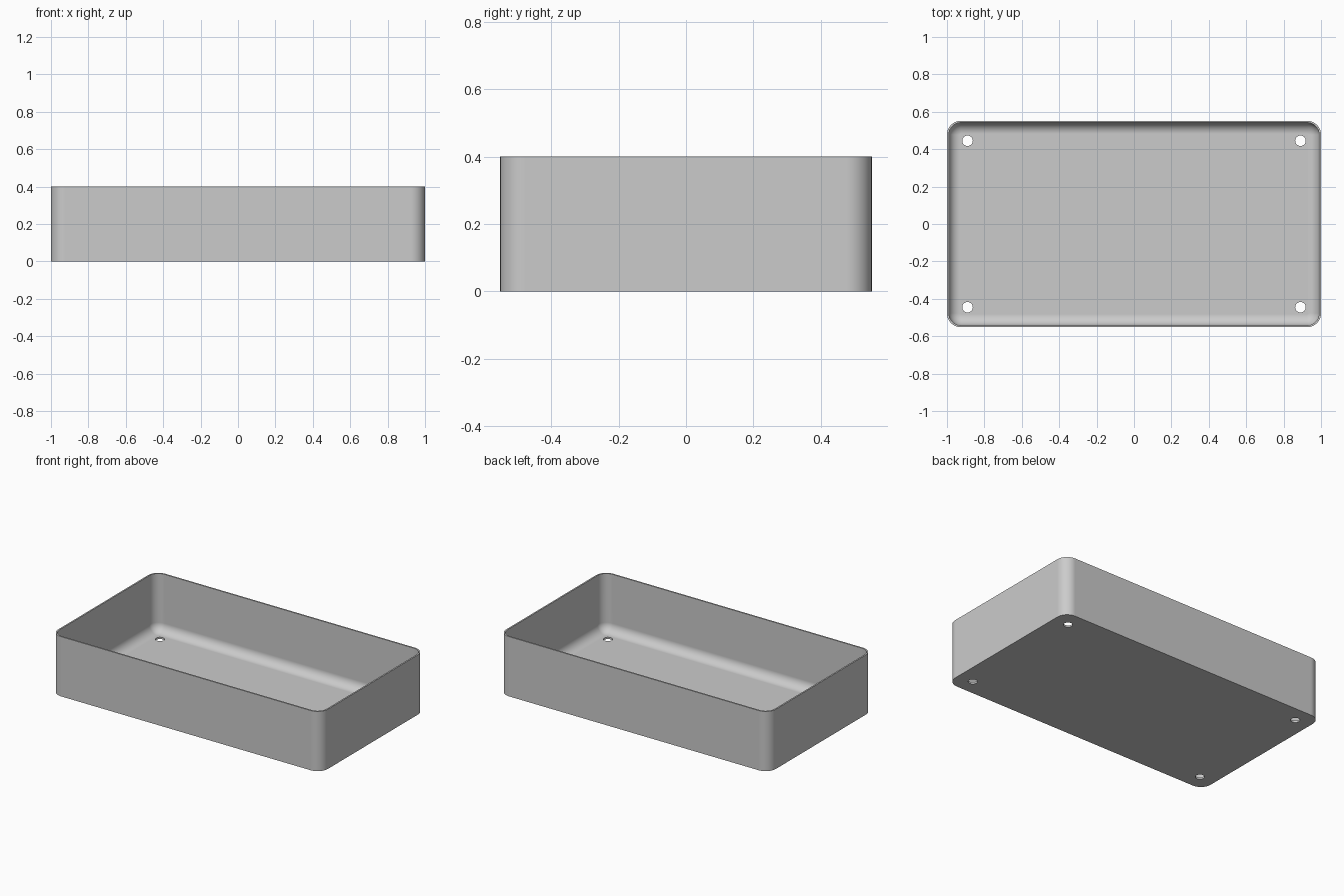
import bpy, bmesh, math

LENGTH, WIDTH, HEIGHT = 2.0, 1.104, 0.4
CORNER, WALL, FLOOR, FILLET = 0.075, 0.01, 0.012, 0.06
HOLE_X, HOLE_Y, HOLE_R = 0.89, 0.445, 0.028
STEPS = 10

if "Cube" in bpy.data.objects:
    bpy.data.objects.remove(bpy.data.objects["Cube"])

grey = bpy.data.materials.new("plain grey")
grey.use_nodes = True
colour = (0.6, 0.6, 0.6, 1)
grey.diffuse_color = colour
grey.node_tree.nodes["Principled BSDF"].inputs["Base Color"].default_value = colour


def rounded_ring(bm, inset, z):
    """Rounded rectangle of vertices, moved inwards by inset."""
    radius = CORNER - inset
    cx, cy = LENGTH / 2 - CORNER, WIDTH / 2 - CORNER
    ring = []
    for quarter, (sx, sy) in enumerate([(1, 1), (-1, 1), (-1, -1), (1, -1)]):
        for i in range(STEPS + 1):
            a = math.pi / 2 * (quarter + i / STEPS)
            ring.append(bm.verts.new((sx * cx + radius * math.cos(a),
                                      sy * cy + radius * math.sin(a), z)))
    return ring


# Tray shell: outer wall, rim, inner wall, then the fillet down to the floor
bm = bmesh.new()
levels = [(0, 0), (0, HEIGHT), (WALL, HEIGHT)]
for i in range(STEPS + 1):
    a = math.pi / 2 * i / STEPS
    levels.append((WALL + FILLET * (1 - math.cos(a)),
                   FLOOR + FILLET * (1 - math.sin(a))))
rings = [rounded_ring(bm, inset, z) for inset, z in levels]
for low, high in zip(rings, rings[1:]):
    for i in range(len(low)):
        j = (i + 1) % len(low)
        bm.faces.new((low[i], low[j], high[j], high[i]))
bm.faces.new(rings[0][::-1])
bm.faces.new(rings[-1])
bmesh.ops.recalc_face_normals(bm, faces=bm.faces)
mesh = bpy.data.meshes.new("tray")
bm.to_mesh(mesh)
bm.free()
mesh.materials.append(grey)
tray = bpy.data.objects.new("tray", mesh)
bpy.context.collection.objects.link(tray)

# Four screw holes through the floor
for sx in (-1, 1):
    for sy in (-1, 1):
        bpy.ops.mesh.primitive_cylinder_add(vertices=32, radius=HOLE_R, depth=0.1,
                                            location=(sx * HOLE_X, sy * HOLE_Y, 0))
        cutter = bpy.context.object
        cutter.name = "hole_cutter"
        cutter.hide_render = True
        cutter.data.materials.append(grey)
        cut = tray.modifiers.new("hole", "BOOLEAN")
        cut.operation = "DIFFERENCE"
        cut.solver = "EXACT"
        cut.object = cutter
        bpy.ops.object.select_all(action="DESELECT")
        tray.select_set(True)
        bpy.context.view_layer.objects.active = tray
        bpy.ops.object.modifier_apply(modifier=cut.name)
        bpy.data.objects.remove(cutter)

# Smooth corners and fillet, crisp rim and holes
bpy.ops.object.shade_smooth_by_angle(angle=math.radians(30))
weighted = tray.modifiers.new("flat_panels", "WEIGHTED_NORMAL")
weighted.keep_sharp = True
